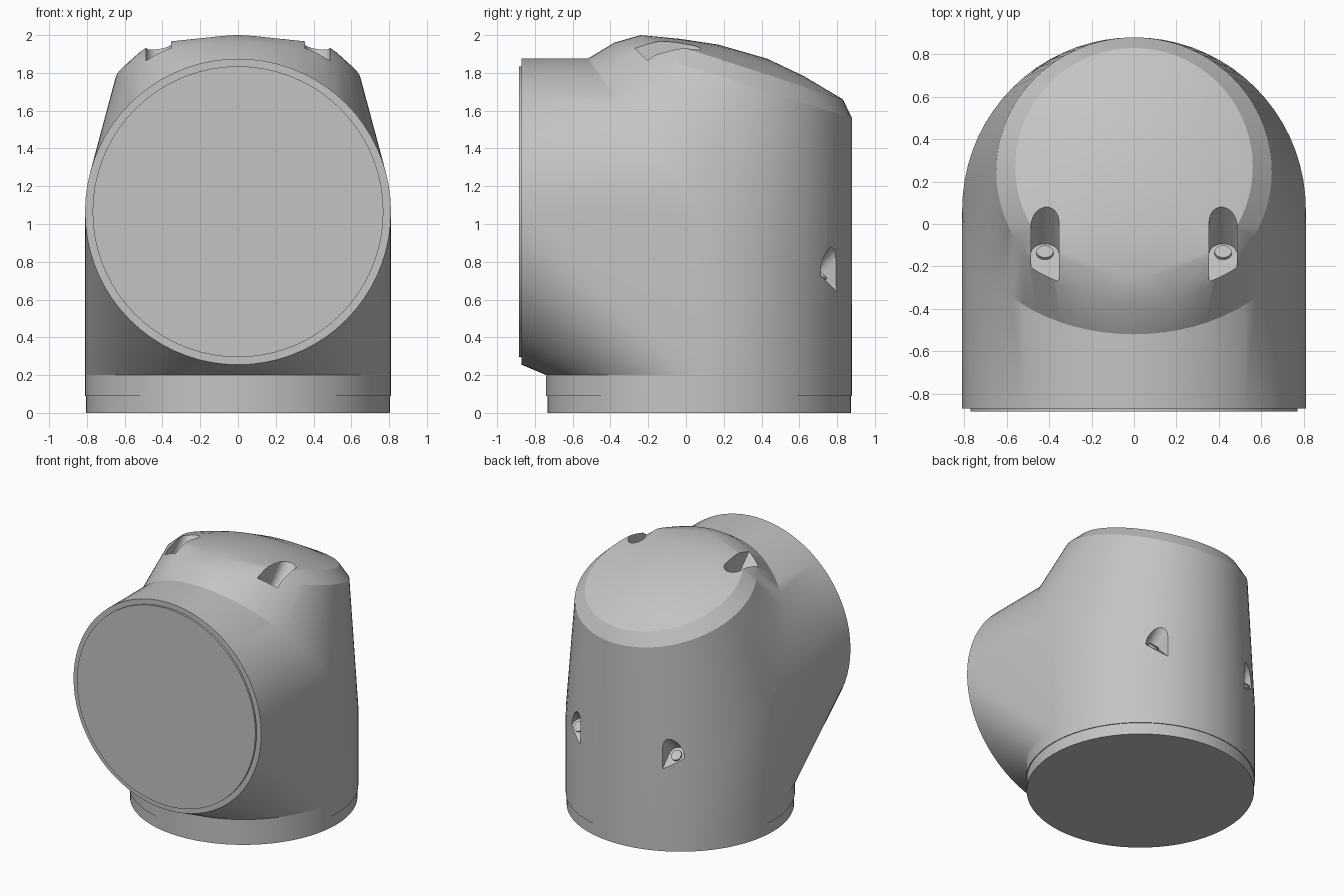
import bpy, bmesh
from math import sin, cos, pi, radians
from mathutils import Vector

if "Cube" in bpy.data.objects:
    bpy.data.objects.remove(bpy.data.objects["Cube"])

grey = bpy.data.materials.new("light grey")
grey.use_nodes = True
grey.diffuse_color = (0.55, 0.55, 0.55, 1)
grey.node_tree.nodes["Principled BSDF"].inputs["Base Color"].default_value = (0.55, 0.55, 0.55, 1)

R, AXIS_Y, AXIS_Z = 0.81, 0.07, 1.065
N = 72
ANGLES = [2 * pi * i / N for i in range(N)]


def hull(name, points):
    """Convex solid wrapped around a cloud of points."""
    bm = bmesh.new()
    for p in points:
        bm.verts.new(p)
    bmesh.ops.convex_hull(bm, input=bm.verts[:])
    loose = [v for v in bm.verts if not v.link_faces]
    bmesh.ops.delete(bm, geom=loose, context='VERTS')
    bmesh.ops.dissolve_limit(bm, angle_limit=0.002, verts=bm.verts[:], edges=bm.edges[:])
    bmesh.ops.recalc_face_normals(bm, faces=bm.faces[:])
    me = bpy.data.meshes.new(name)
    bm.to_mesh(me)
    bm.free()
    me.materials.append(grey)
    ob = bpy.data.objects.new(name, me)
    bpy.context.collection.objects.link(ob)
    return ob


def boolean(ob, tool, operation):
    mod = ob.modifiers.new(operation, 'BOOLEAN')
    mod.operation, mod.object, mod.solver = operation, tool, 'EXACT'
    bpy.context.view_layer.objects.active = ob
    bpy.ops.object.modifier_apply(modifier=mod.name)
    bpy.data.objects.remove(tool)


def smooth(ob, angle=24):
    bpy.ops.object.select_all(action='DESELECT')
    ob.select_set(True)
    bpy.context.view_layer.objects.active = ob
    bpy.ops.object.shade_smooth_by_angle(angle=radians(angle))


def flat_ring(r, z):
    return [(r * sin(a), AXIS_Y + r * cos(a), z) for a in ANGLES]


def front_ring(r, y):
    return [(r * sin(a), y, AXIS_Z + r * cos(a)) for a in ANGLES]


def joint_ring():
    """Line where the tapered cap meets the two pipes of the elbow."""
    pts = []
    for a in ANGLES:
        c = cos(a)
        if c > 0:
            pts.append((R * sin(a), AXIS_Y + R * c, AXIS_Z - 0.62 * c))
        else:
            pts.append((R * sin(a), AXIS_Y + 0.59 * c, AXIS_Z - R * c))
    return pts


# Elbow body with its gusset
body = hull("elbow_body", front_ring(R, -0.87) + flat_ring(R, 0.2) + joint_ring())

# Tapered cap with a tilted, domed lid
shoulder = [(0.65 * sin(a), 0.25 + 0.63 * cos(a), 1.76 - 0.2 * cos(a)) for a in ANGLES]
lid = []
for a in ANGLES:
    y = 0.27 + 0.56 * cos(a)
    lid.append((0.56 * sin(a), y, 1.93 - 0.325 * max(y, -0.1)))
crown = []
for y, top in ((-0.24, 2.0), (-0.03, 1.98), (0.17, 1.95), (0.43, 1.875), (0.62, 1.785)):
    half = (0.56 ** 2 - (y - 0.27) ** 2) ** 0.5
    edge = 1.93 - 0.325 * max(y, -0.1)
    for i in range(-5, 6):
        t = i / 6
        crown.append((half * t, y, edge + (top - edge) * (1 - t * t)))
cap = hull("cap", joint_ring() + shoulder + lid + crown)
boolean(body, cap, 'UNION')

# Slanted bolt pockets, open along the clamping direction
out = Vector((0, 1, 1)).normalized()
along = Vector((0, -1, 1)).normalized()
side = Vector((1, 0, 0))


def pocket(centre, open_dir):
    pts = []
    for i in range(13):
        a = pi * i / 12
        pts.append(centre + side * 0.066 * cos(a) - open_dir * 0.066 * sin(a))
    pts += [centre + side * s * 0.066 + open_dir * 0.25 for s in (-1, 1)]
    return hull("pocket_cutter", pts + [p + out * 0.4 for p in pts])


for sx, label in ((1, "left"), (-1, "right")):
    for spot, open_dir, level in (((0.42, -0.14, 1.80), along, "upper"),
                                  ((0.42, 0.71, 0.73), -along, "lower")):
        centre = Vector((spot[0] * sx, spot[1], spot[2]))
        boolean(body, pocket(centre, open_dir), 'DIFFERENCE')
        rim = [centre + side * 0.04 * cos(a) + along * 0.04 * sin(a) for a in ANGLES[::3]]
        bolt = hull(level + "_bolt_" + label, rim + [p + out * 0.015 for p in rim])
        smooth(bolt)
smooth(body)

# Neck, base flange and front cover
smooth(hull("neck", flat_ring(R, 0.09) + flat_ring(R, 0.2)))
smooth(hull("base_flange", flat_ring(0.804, 0) + flat_ring(0.804, 0.09)))
smooth(hull("front_cover", front_ring(0.77, -0.885) + front_ring(0.77, -0.87)))
